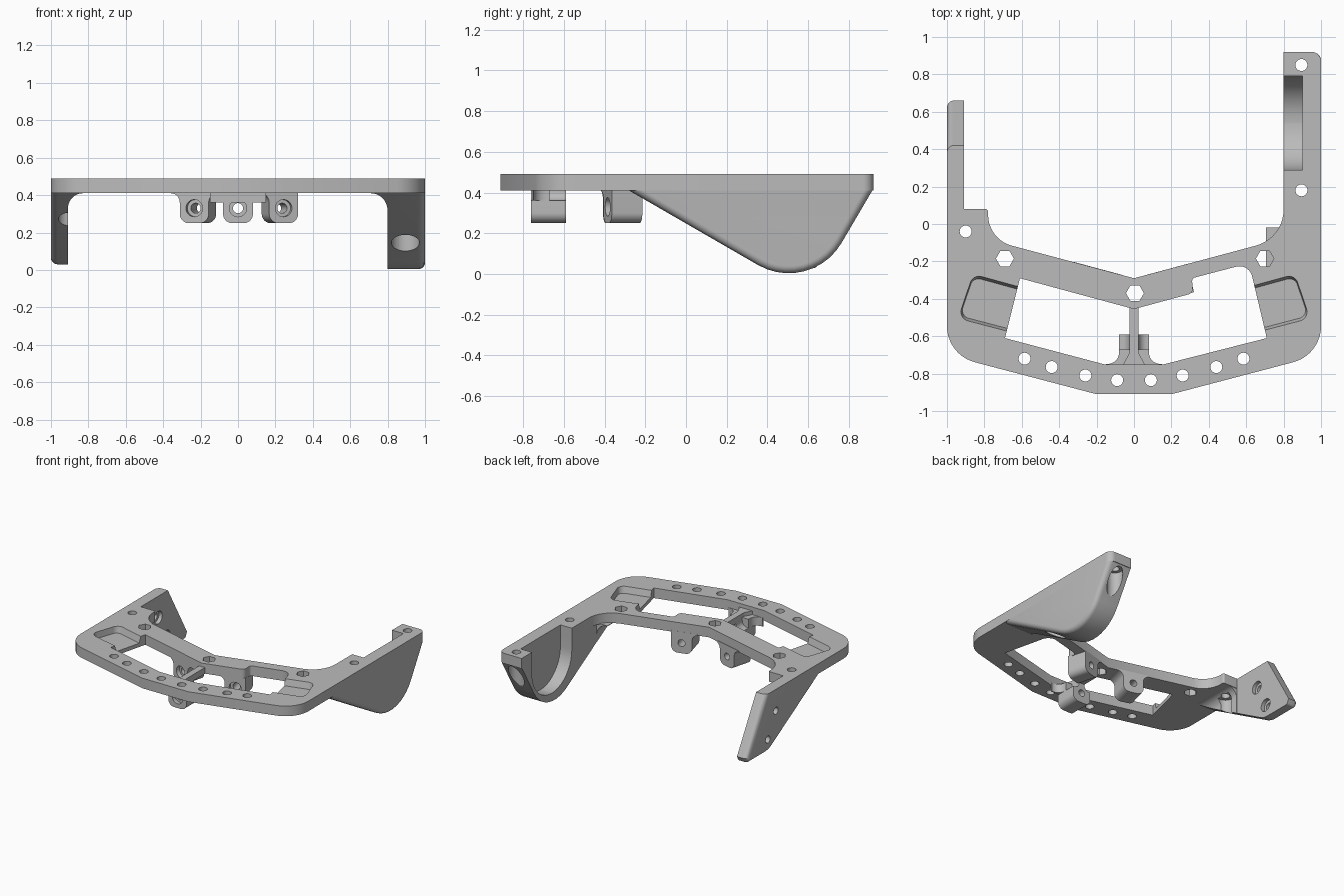
import bpy, bmesh, math
from mathutils import Vector, Matrix

cube = bpy.data.objects.get("Cube")
if cube:
    bpy.data.objects.remove(cube, do_unlink=True)

GREY = (0.5, 0.5, 0.5, 1)
grey = bpy.data.materials.new("neutral grey")
grey.use_nodes = True
grey.diffuse_color = GREY
grey.node_tree.nodes["Principled BSDF"].inputs["Base Color"].default_value = GREY

BOTTOM, TOP = 0.41, 0.49
SLOPE = math.tan(math.radians(30))
parts = []


def rounded(points, steps=10):
    """Replace each (a, b, radius) corner with an arc."""
    out = []
    for i, pt in enumerate(points):
        p = Vector(pt[:2])
        if len(pt) < 3:
            out.append(p)
            continue
        u = (Vector(points[i - 1][:2]) - p).normalized()
        v = (Vector(points[(i + 1) % len(points)][:2]) - p).normalized()
        half = u.angle(v) / 2
        centre = p + (u + v).normalized() * pt[2] / math.sin(half)
        reach = pt[2] / math.tan(half)
        s, e = p + u * reach - centre, p + v * reach - centre
        start = math.atan2(s.y, s.x)
        sweep = (math.atan2(e.y, e.x) - start + math.pi) % math.tau - math.pi
        for k in range(steps + 1):
            a = start + sweep * k / steps
            out.append(centre + Vector((math.cos(a), math.sin(a))) * pt[2])
    return out


def prism(name, points, axis, lo, hi, taper=1, bevel_x=None):
    """Extrude a profile along an axis, with an optional rounded outer rim."""
    place = {"x": lambda a, b, t: (t, a, b),
             "y": lambda a, b, t: (a, t, b),
             "z": lambda a, b, t: (a, b, t)}[axis]
    pts = rounded(points)
    mid = sum(pts, Vector((0, 0))) / len(pts)
    bm = bmesh.new()
    low = [bm.verts.new(place(*(mid + (p - mid) * taper), lo)) for p in pts]
    high = [bm.verts.new(place(*p, hi)) for p in pts]
    bm.faces.new(low)
    bm.faces.new(high)
    for i in range(len(pts)):
        bm.faces.new((low[i - 1], low[i], high[i], high[i - 1]))
    bmesh.ops.recalc_face_normals(bm, faces=bm.faces)
    if bevel_x is not None:
        rim = [e for e in bm.edges
               if all(abs(v.co.x - bevel_x) < 1e-4 for v in e.verts)
               and sum(v.co.z for v in e.verts) / 2 < BOTTOM - 0.001]
        bmesh.ops.bevel(bm, geom=rim, offset=0.035, segments=5,
                        profile=0.5, affect="EDGES")
    mesh = bpy.data.meshes.new(name)
    bm.to_mesh(mesh)
    bm.free()
    mesh.materials.append(grey)
    obj = bpy.data.objects.new(name, mesh)
    bpy.context.collection.objects.link(obj)
    return obj


def rod(a, b, radius, axis, lo, hi, sides=28):
    pts = [(a + radius * math.cos(math.tau * k / sides),
            b + radius * math.sin(math.tau * k / sides)) for k in range(sides)]
    return prism("cutter", pts, axis, lo, hi)


def carve(obj, cutters, operation="DIFFERENCE"):
    """Apply boolean cutters to a part."""
    for c in cutters:
        c.hide_render = True
        m = obj.modifiers.new("cut", "BOOLEAN")
        m.operation, m.solver, m.object = operation, "EXACT", c
    bpy.context.view_layer.update()
    graph = bpy.context.evaluated_depsgraph_get()
    mesh = bpy.data.meshes.new_from_object(obj.evaluated_get(graph))
    obj.modifiers.clear()
    obj.data = mesh


def keep(obj):
    parts.append(obj)
    return obj


def flip(points):
    return [(-p[0],) + tuple(p[1:]) for p in points]


# Main plate
plate = keep(prism("plate", [
    (-0.2, -0.91), (0.2, -0.91), (1, -0.7, 0.2), (1, 0.92, 0.05), (0.8, 0.92),
    (0.8, -0.076, 0.2), (0, -0.29), (-0.78, -0.082, 0.17), (-0.78, 0.08, 0.015),
    (-1, 0.08), (-1, -0.7, 0.2)], "z", BOTTOM, TOP))

# Central window and shallow side pockets
window = prism("cutter", [
    (-0.69, -0.61), (-0.16, -0.75), (0.16, -0.75), (0.71, -0.61),
    (0.615, -0.21, 0.07), (0.31, -0.29, 0.02), (0.315, -0.37, 0.03),
    (0, -0.455), (-0.61, -0.29)], "z", 0.3, 0.6)
pocket = [(-0.86, -0.268, 0.05), (-0.55, -0.353), (-0.615, -0.59), (-0.94, -0.505, 0.05)]
plate_cuts = [window] + [prism("cutter", p, "z", 0.44, 0.492, taper=0.88)
                         for p in (pocket, flip(pocket))]

# Screw holes along the front bar and hexagonal holes on the back bar
for x, y in ((0.09, -0.835), (0.26, -0.81), (0.44, -0.765), (0.585, -0.72)):
    plate_cuts += [rod(s * x, y, 0.032, "z", 0.3, 0.6) for s in (-1, 1)]
for x, y in ((-0.69, -0.185), (0.005, -0.37), (0.7, -0.185)):
    plate_cuts.append(rod(x, y, 0.048, "z", 0.3, 0.6, sides=6))

# Vertical screw holes over the fins, with counterbores from below
right_bores = [rod(0.895, y, 0.032, "z", -0.1, 0.6) for y in (0.18, 0.85)]
right_bores += [rod(0.895, y, r, "z", -0.1, 0.4) for y, r in ((0.18, 0.075), (0.85, 0.058))]
left_bores = [rod(-0.9, -0.04, 0.032, "z", -0.1, 0.6),
              rod(-0.9, -0.04, 0.06, "z", -0.1, 0.395)]

# U-shaped seat on the inside of the right fin
seat = prism("cutter", [(0.29, 0.07, 0.2499), (0.79, 0.07, 0.2499), (0.79, 0.6), (0.29, 0.6)],
             "x", 0.7, 0.9)
carve(plate, plate_cuts + right_bores[:2] + left_bores[:1] + [seat])

# Fins
left_fin = keep(prism("left_side_fin", [
    (-0.28, BOTTOM), (0.6125, -0.105, 0.3), (0.915, BOTTOM)],
    "x", 0.8, 1, bevel_x=1))
carve(left_fin, right_bores + [seat])
right_fin = keep(prism("right_side_fin", [
    (-0.28, BOTTOM), (0.378, 0.03, 0.15), (0.64, 0.03, 0.02), (0.66, 0.07),
    (0.42, TOP), (0.08, TOP), (0.08, BOTTOM)], "x", -1, -0.91, bevel_x=-1))
fin_holes = []
for y, z in ((0.30, 0.32), (0.40, 0.13)):
    fin_holes += [rod(y, z, 0.028, "x", -1.1, -0.8), rod(y, z, 0.05, "x", -0.94, -0.8)]
carve(right_fin, left_bores + fin_holes)

# Concave fillets where the fins meet the underside of the plate
for name, wall, side, r, end, bores in (
        ("left_fin_fillet", 0.8, 1, 0.09, -0.02, right_bores),
        ("right_fin_fillet", 0.91, -1, 0.08, 0.075, left_bores)):
    far = wall - r - 0.001
    prof = [(wall + 0.002, 0.415), (wall + 0.002, 0.15), (wall - 0.001, 0.15),
            (wall - 0.001, BOTTOM, r), (far - 0.003, BOTTOM), (far - 0.003, 0.415)]
    fillet = keep(prism(name, prof if side > 0 else flip(prof), "y", -0.28, end))
    wedge = prism("cutter", [(-0.3, BOTTOM + 0.02 * SLOPE), (0.2, BOTTOM - 0.48 * SLOPE),
                             (0.2, 0.6), (-0.3, 0.6)], "x", -1.2, 1.2)
    carve(fillet, [wedge], "INTERSECT")
    carve(fillet, bores)


# Hinge lugs
def lug(name, top, depth, loc, angle):
    base = [(-0.08, 0.25, 0.05), (0.08, 0.25, 0.05)]
    obj = keep(prism(name, base + top, "y", -depth / 2, depth / 2))
    carve(obj, [rod(0, 0.33, 0.027, "y", -0.2, 0.2),
                rod(0, 0.33, 0.046, "y", -0.2, -depth / 2 + 0.03)])
    obj.data.transform(Matrix.Translation((*loc, 0)) @ Matrix.Rotation(math.radians(angle), 4, "Z"))


flare = [(0.08, BOTTOM, 0.05), (0.131, BOTTOM), (0.131, 0.42)]
plain = [(0.08, 0.42)]
saddle = [(0.08, 0.36), (0.025, 0.36, 0.045), (0.025, 0.455)]
lug("right_back_lug", flare + flip(flare)[::-1], 0.155, (-0.214, -0.312), -15)
lug("left_back_lug", plain + flip(flare)[::-1], 0.155, (0.224, -0.31), 15)
lug("front_lug", saddle + flip(saddle)[::-1], 0.17, (0, -0.675), 0)

# Rib joining the front lug to the back bar, with flared web
rib = [(0.06, -0.755), (0.025, -0.69, 0.05), (0.025, -0.44)]
keep(prism("centre_rib", rib + flip(rib)[::-1], "z", BOTTOM, 0.46))
web = [(0.15, -0.755), (0.15, -0.748), (0.08, -0.748, 0.06), (0.08, -0.67)]
keep(prism("front_lug_web", web + flip(web)[::-1], "z", 0.36, 0.43))

# Remove cutters and shade
for obj in [o for o in bpy.data.objects if o.name.startswith("cutter")]:
    bpy.data.objects.remove(obj, do_unlink=True)
bpy.ops.object.select_all(action="DESELECT")
for obj in parts:
    obj.select_set(True)
bpy.context.view_layer.objects.active = plate
bpy.ops.object.shade_smooth_by_angle(angle=math.radians(30))
